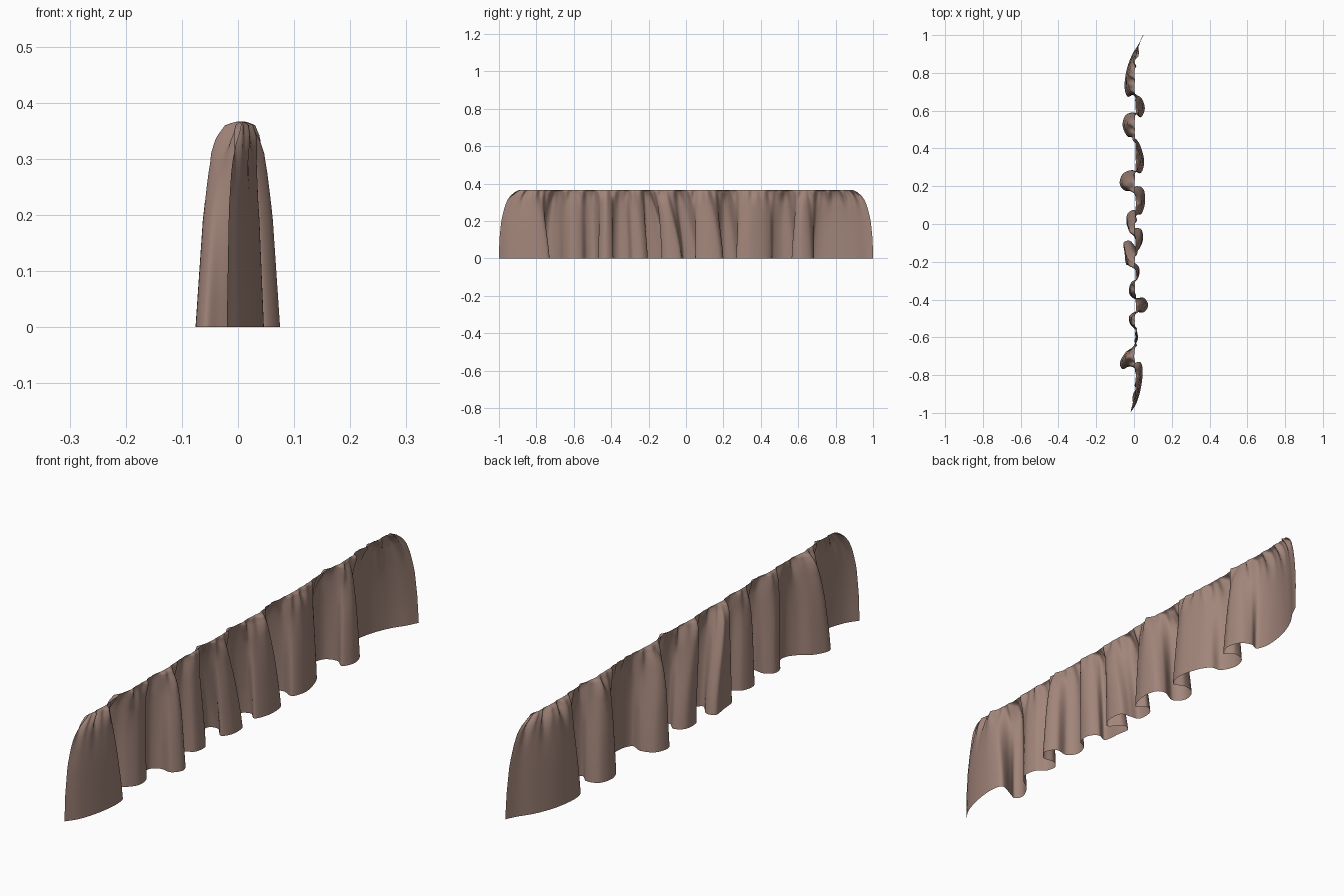
import bpy, bmesh, math, random
from mathutils import Vector

if "Cube" in bpy.data.objects:
    bpy.data.objects.remove(bpy.data.objects["Cube"])

random.seed(4)
H = 0.367

# hem line seen from above, as (y, x) points of a folded ribbon
HEM = [(-1, -.02), (-.95, .012), (-.87, .036), (-.78, .046), (-.73, .03), (-.755, -.03),
       (-.768, -.06), (-.735, -.075), (-.68, -.045), (-.65, -.005), (-.61, .02), (-.56, .012),
       (-.53, -.02), (-.49, -.026), (-.465, .005), (-.468, .05), (-.43, .075), (-.39, .05),
       (-.395, 0), (-.36, -.027), (-.31, -.015), (-.285, .022), (-.235, .028), (-.205, 0),
       (-.215, -.04), (-.15, -.05), (-.1, -.055), (-.09, -.02), (-.13, .02), (-.09, .046),
       (-.03, .04), (-.02, 0), (-.01, -.036), (.05, -.036), (.075, 0), (.05, .035),
       (.11, .058), (.18, .052), (.2, .015), (.175, -.04), (.21, -.075), (.265, -.06),
       (.285, -.01), (.27, .035), (.33, .054), (.41, .035), (.455, .005), (.465, -.035),
       (.52, -.06), (.575, -.045), (.59, 0), (.565, .035), (.61, .057), (.665, .04),
       (.685, 0), (.675, -.035), (.73, -.05), (.82, -.038), (.9, -.008), (.96, .03), (1, .05)]


def spline(pts, per):
    """Smooth curve through the points."""
    p = [Vector(a) for a in pts]
    p = [p[0] * 2 - p[1]] + p + [p[-1] * 2 - p[-2]]
    out = []
    for i in range(1, len(p) - 2):
        a, b, c, d = p[i - 1:i + 3]
        for k in range(per):
            t = k / per
            out.append(0.5 * (2 * b + (c - a) * t + (2 * a - 5 * b + 4 * c - d) * t * t
                              + (3 * b - a - 3 * c + d) * t ** 3))
    return out + [p[-2]]


def lerp_table(tab, z):
    for (z0, v0), (z1, v1) in zip(tab, tab[1:]):
        if z <= z1:
            return v0 + (v1 - v0) * (z - z0) / (z1 - z0)
    return tab[-1][1]


# by height: fold depth, end corner rounding, strength of the top puckers
DEPTH = [(0, 1), (.1, .91), (.2, .82), (.27, .7), (.31, .6), (.335, .47), (.35, .34), (.362, .25), (.367, .06)]
CORNER = [(0, 0), (.1, .02), (.2, .11), (.27, .26), (.31, .4), (.335, .55), (.355, .78), (.367, 1)]
GATHER = [(0, 0), (.22, 0), (.29, .2), (.325, .7), (.345, 1), (.36, .9), (.367, .15)]
LEVELS = [0, .05, .1, .15, .19, .22, .25, .275, .295, .31, .322, .333, .342, .349, .355, .36, .364, H]
# sideways lean of the folds by y
LEAN = [(-1, 0), (-.4, 0), (-.2, -.03), (-.12, -.07), (.03, -.06), (.12, -.02), (.25, -.03), (.4, 0), (1, 0)]

hem = spline(HEM, 10)
n = len(hem)

# unfolded y positions along the gathered top
W = 30
flat = []
for i in range(n):
    w = min(W, i, n - 1 - i)
    mean = sum(hem[j].x for j in range(i - w, i + w + 1)) / (2 * w + 1)
    flat.append(mean + lerp_table(LEAN, mean))

waves = [(random.uniform(50, 150), random.uniform(0, 6.28), random.uniform(.003, .005)) for _ in range(5)]

# gathered cloth sheet
bm = bmesh.new()
rows = []
for z in LEVELS:
    row = []
    for i in range(n):
        f = (z / H) ** 1.3
        y = hem[i].x * (1 - f) + flat[i] * f
        y -= .11 * lerp_table(CORNER, z) * math.copysign(abs(y) ** 8, y)
        puckers = sum(a * math.sin(k * flat[i] + p) for k, p, a in waves)
        x = hem[i].y * lerp_table(DEPTH, z) + puckers * lerp_table(GATHER, z) + .006 * (z / H) ** 8
        row.append(bm.verts.new((x, y, z)))
    rows.append(row)
for a, b in zip(rows, rows[1:]):
    for i in range(n - 1):
        bm.faces.new((a[i], a[i + 1], b[i + 1], b[i]))
for face in bm.faces:
    face.smooth = True
me = bpy.data.meshes.new("valance_cloth")
bm.to_mesh(me)
bm.free()
cloth = bpy.data.objects.new("valance_cloth", me)
bpy.context.collection.objects.link(cloth)

mat = bpy.data.materials.new("dusty_brown_fabric")
mat.diffuse_color = (.36, .235, .195, 1)
mat.use_nodes = True
mat.node_tree.nodes["Principled BSDF"].inputs["Base Color"].default_value = mat.diffuse_color
me.materials.append(mat)
